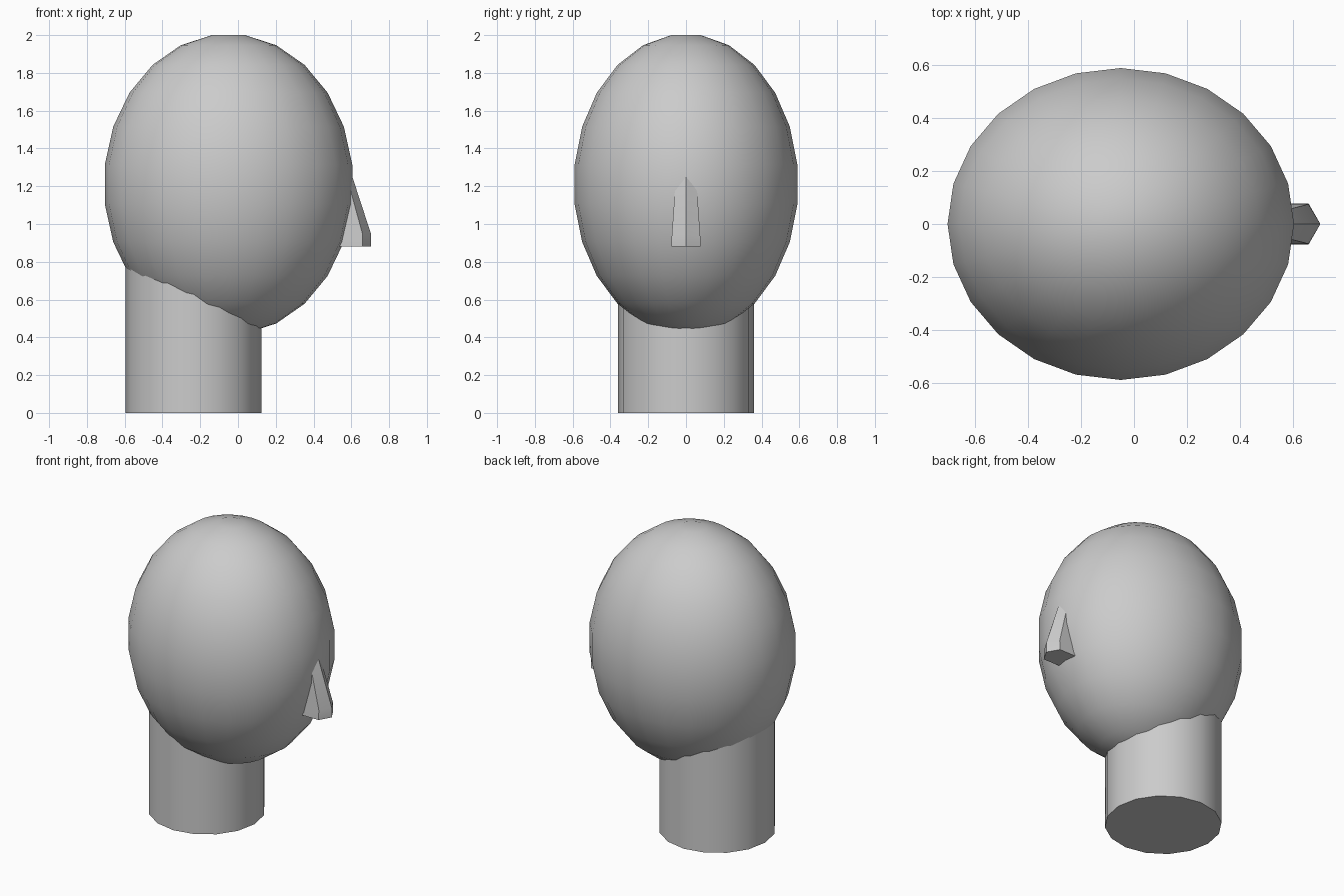
import bpy, bmesh
from math import cos, sin, pi

if "Cube" in bpy.data.objects:
    bpy.data.objects.remove(bpy.data.objects["Cube"])

grey = bpy.data.materials.new("plain grey")
grey.use_nodes = True
colour = (0.6, 0.6, 0.6, 1)
grey.diffuse_color = colour
grey.node_tree.nodes["Principled BSDF"].inputs["Base Color"].default_value = colour


def loft(name, rings, angle):
    """Skin a stack of equal rings and cap both ends."""
    bm = bmesh.new()
    loops = [[bm.verts.new(p) for p in ring] for ring in rings]
    n = len(loops[0])
    for low, high in zip(loops, loops[1:]):
        for i in range(n):
            j = (i + 1) % n
            bm.faces.new((low[i], low[j], high[j], high[i]))
    bm.faces.new(loops[0][::-1])
    bm.faces.new(loops[-1])
    bmesh.ops.recalc_face_normals(bm, faces=bm.faces)
    mesh = bpy.data.meshes.new(name)
    bm.to_mesh(mesh)
    bm.free()
    mesh.materials.append(grey)
    obj = bpy.data.objects.new(name, mesh)
    bpy.context.collection.objects.link(obj)
    bpy.ops.object.select_all(action='DESELECT')
    obj.select_set(True)
    bpy.context.view_layer.objects.active = obj
    bpy.ops.object.shade_smooth_by_angle(angle=angle)
    return obj


def ellipse(cx, rx, ry, z, n):
    return [(cx + rx * cos(2 * pi * i / n), ry * sin(2 * pi * i / n), z)
            for i in range(n)]


# Head: egg-shaped ellipsoid with small flat poles
SEG = 24
lats = [(k + 0.5) * 2 * pi / SEG for k in range(-SEG // 4, SEG // 4)]
loft("head", [ellipse(-0.05, 0.661 * cos(a), 0.595 * cos(a),
                      1.21 + 0.797 * sin(a), SEG) for a in lats], pi / 6)

# Neck: upright column running up inside the head
loft("neck", [ellipse(-0.235, 0.36, 0.36, z, 16) for z in (0, 0.85)], pi / 6)


# Nose: ridged wedge with a flat underside
def nose_ring(ridge, side, half, z):
    return [(0.5, -half, z), (side, -half, z), (ridge, 0, z),
            (side, half, z), (0.5, half, z)]


loft("nose", [nose_ring(0.705, 0.66, 0.078, 0.88),
              nose_ring(0.705, 0.66, 0.075, 0.945),
              nose_ring(0.589, 0.562, 0.05, 1.3)], pi / 9)
